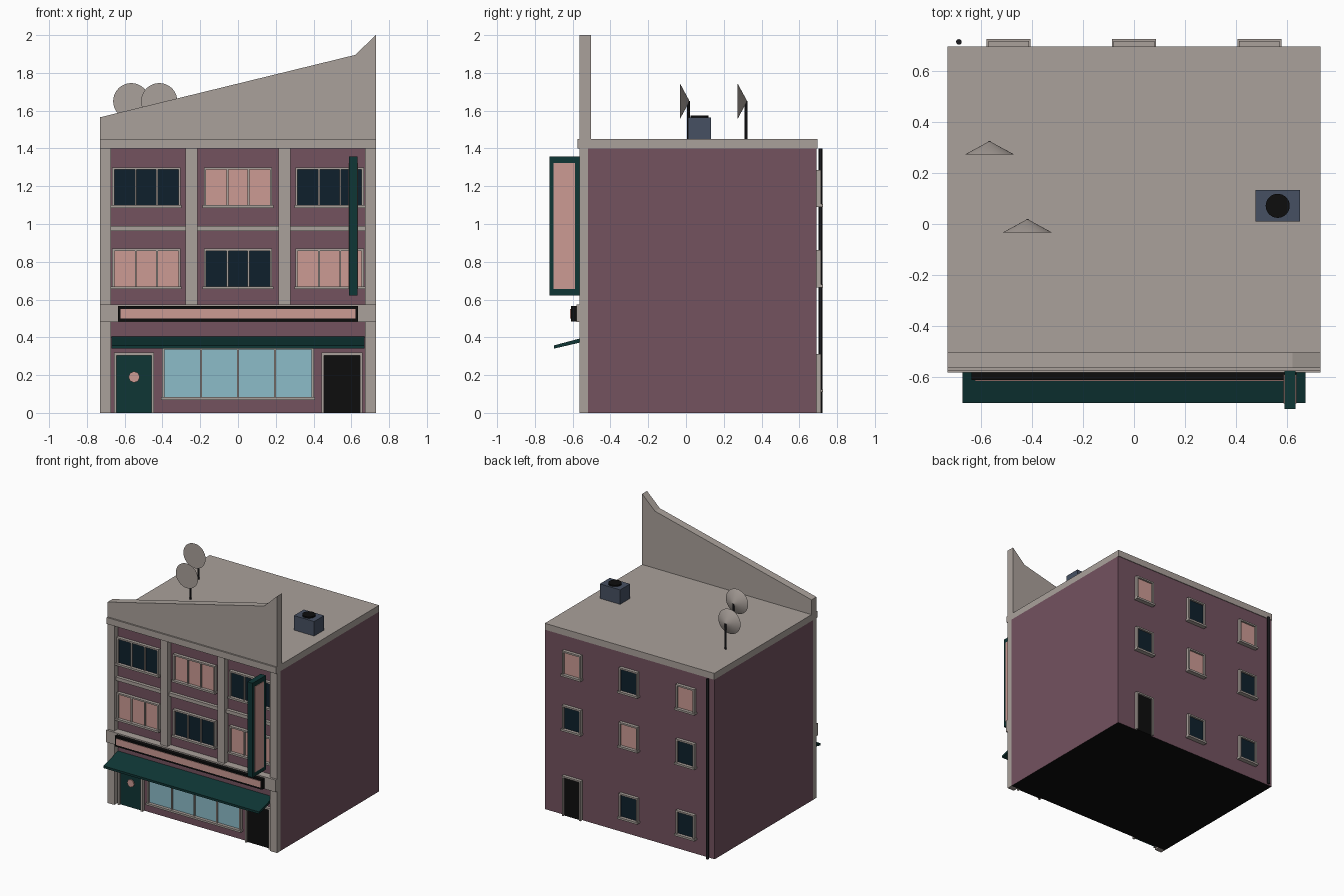
import bpy, bmesh
from mathutils import Matrix, Vector

default = bpy.data.objects.get("Cube")
if default:
    bpy.data.objects.remove(default, do_unlink=True)


def material(name, code):
    def linear(c):
        return c / 12.92 if c <= 0.04045 else ((c + 0.055) / 1.055) ** 2.4
    rgb = [linear(v / 255) for v in bytes.fromhex(code)]
    m = bpy.data.materials.new(name)
    m.use_nodes = True
    m.diffuse_color = (*rgb, 1)
    m.node_tree.nodes["Principled BSDF"].inputs["Base Color"].default_value = (*rgb, 1)
    return m


stone = material("taupe stone", "aaa19b")
plum = material("plum wall", "73525f")
pink = material("warm pink", "cc9b94")
navy = material("dark glass", "0e202c")
green = material("deep green", "0f3635")
black = material("black", "0d0d0d")
blue = material("shop glass", "8cbcc8")
slate = material("slate metal", "465062")
charcoal = material("charcoal", "1c1c20")


def finish(name, bm, *mats):
    bmesh.ops.recalc_face_normals(bm, faces=bm.faces)
    mesh = bpy.data.meshes.new(name)
    bm.to_mesh(mesh)
    bm.free()
    ob = bpy.data.objects.new(name, mesh)
    for m in mats:
        mesh.materials.append(m)
    bpy.context.collection.objects.link(ob)
    return ob


def boxes(name, mat, *spans):
    """One object from boxes given as (x0, x1), (y0, y1), (z0, z1)."""
    bm = bmesh.new()
    for span in spans:
        mid = Vector([(a + b) / 2 for a, b in span])
        size = [abs(b - a) for a, b in span]
        bmesh.ops.create_cube(bm, size=1, matrix=Matrix.LocRotScale(mid, None, size))
    return finish(name, bm, mat)


def extrude_profile(name, mat, points, vector):
    bm = bmesh.new()
    face = bm.faces.new([bm.verts.new(p) for p in points])
    out = bmesh.ops.extrude_face_region(bm, geom=[face])
    moved = [v for v in out["geom"] if isinstance(v, bmesh.types.BMVert)]
    # keep the starting cap so the solid is closed
    bmesh.ops.translate(bm, verts=moved, vec=vector)
    if len(bm.faces) < len(points) + 2:
        bm.faces.new([min(bm.verts, key=lambda v: (v.co - Vector(p)).length) for p in points])
    return finish(name, bm, mat)


def cone(name, mat, r1, r2, depth, loc, axis="Z", sides=32):
    """Cone or cylinder; with axis Y the r1 end faces the front."""
    bm = bmesh.new()
    turn = Matrix.Rotation(-1.5707963, 4, "X") if axis == "Y" else Matrix()
    bmesh.ops.create_cone(bm, cap_ends=True, segments=sides, radius1=r1, radius2=r2,
                          depth=depth, matrix=Matrix.Translation(loc) @ turn)
    ob = finish(name, bm, mat)
    bpy.ops.object.select_all(action="DESELECT")
    ob.select_set(True)
    bpy.context.view_layer.objects.active = ob
    bpy.ops.object.shade_smooth_by_angle()
    return ob


HALF, FRONT, BACK = 0.73, -0.52, 0.69


def opening(name, x, z, w, h, side, fill, panes=1, sill=True, rim=0.012):
    """Framed window or door on the front (side -1) or back (side 1) wall."""
    wall = FRONT if side < 0 else BACK

    def out(d):
        return tuple(sorted((wall, wall + side * d)))
    l, r, top = x - w / 2, x + w / 2, z + h
    boxes(name + "_panel", fill, ((l, r), out(0.01), (z, top)))
    bars = [((l - rim, l), out(0.025), (z, top + rim)),
            ((r, r + rim), out(0.025), (z, top + rim)),
            ((l, r), out(0.025), (top, top + rim))]
    for i in range(1, panes):
        c = l + w * i / panes
        bars.append(((c - 0.005, c + 0.005), out(0.02), (z, top)))
    if sill:
        bars.append(((l - 0.018, r + 0.018), out(0.034), (z - 0.015, z)))
    boxes(name + "_frame", stone, *bars)


# Main body with a dark underside
body = boxes("building_body", plum, ((-HALF, HALF), (FRONT, BACK), (0, 1.4)))
body.data.materials.append(black)
for p in body.data.polygons:
    p.material_index = int(p.normal.z < -0.5)

# Roof slab and slanted front parapet
boxes("roof_slab", stone, ((-HALF, HALF), (-0.575, 0.695), (1.4, 1.45)))
outline = [(-HALF, 1.45), (HALF, 1.45), (HALF, 2), (0.62, 1.895), (-HALF, 1.565)]
extrude_profile("parapet", stone, [(x, -0.563, z) for x, z in outline], (0, 0.06, 0))

# Facade pillars and bands
boxes("corner_pillars", stone,
      *[(tuple(sorted((s * HALF, s * 0.672))), (-0.563, FRONT), (0, 1.4)) for s in (-1, 1)])
boxes("inner_pillars", stone,
      *[((s * 0.246 - 0.031, s * 0.246 + 0.031), (-0.56, FRONT), (0.575, 1.4)) for s in (-1, 1)])
boxes("floor_band", stone, ((-0.672, 0.672), (-0.545, FRONT), (0.963, 0.99)))
boxes("shop_band", stone, ((-HALF, HALF), (-0.58, FRONT), (0.48, 0.575)))

# Front and back windows, lit ones alternating
for row, z in enumerate((0.67, 1.1)):
    for col in range(3):
        lit = (row + col) % 2 == 0
        opening(f"front_window_{row}_{col}", 0.485 * (col - 1), z, 0.338, 0.188, -1,
                pink if lit else navy, panes=3)
for row, z in enumerate((0.125, 0.68, 1.105)):
    for col in range(3):
        if row == 0 and col == 2:
            continue
        lit = row > 0 and (row + col) % 2 == 0
        opening(f"back_window_{row}_{col}", 0.49 * (col - 1), z, 0.136, 0.17, 1,
                pink if lit else navy)
opening("back_door", 0.49, 0, 0.136, 0.3, 1, black, sill=False)

# Shop front
opening("shop_window", 0, 0.083, 0.78, 0.252, -1, blue, panes=4)
opening("left_door", -0.55, 0, 0.185, 0.305, -1, green, sill=False, rim=0.014)
opening("right_door", 0.55, 0, 0.19, 0.305, -1, black, sill=False, rim=0.014)
cone("door_plaque", pink, 0.03, 0.03, 0.008, (-0.55, -0.534, 0.19), "Y", 8)

# Sloping awning
slope = [(FRONT, 0.382), (FRONT, 0.405), (-0.7, 0.357), (-0.7, 0.34)]
extrude_profile("awning", green, [(-0.67, y, z) for y, z in slope], (1.34, 0, 0))

# Shop name board
boxes("fascia_board", black, ((-0.635, 0.635), (-0.61, -0.58), (0.485, 0.565)))
boxes("fascia_panel", pink, ((-0.622, 0.622), (-0.614, -0.61), (0.5, 0.55)))

# Projecting blade sign
boxes("blade_sign", green, ((0.588, 0.632), (-0.723, -0.56), (0.622, 1.357)))
boxes("blade_sign_panels", pink,
      *[((x, x + 0.004), (-0.702, -0.588), (0.655, 1.322)) for x in (0.584, 0.632)])

# Roof equipment
boxes("vent_unit", slate, ((0.475, 0.65), (0.01, 0.132), (1.45, 1.563)))
cone("vent_fan", black, 0.047, 0.047, 0.012, (0.562, 0.071, 1.568))
for i, (x, y) in enumerate(((-0.417, 0.0), (-0.565, 0.305))):
    cone(f"dish_{i}", stone, 0.096, 0.004, 0.05, (x, y - 0.008, 1.65), "Y")
    cone(f"dish_post_{i}", charcoal, 0.007, 0.007, 0.2, (x, y + 0.013, 1.55), sides=12)

# Rear drain pipe
cone("drain_pipe", charcoal, 0.011, 0.011, 1.4, (-0.685, 0.712, 0.7), sides=12)
